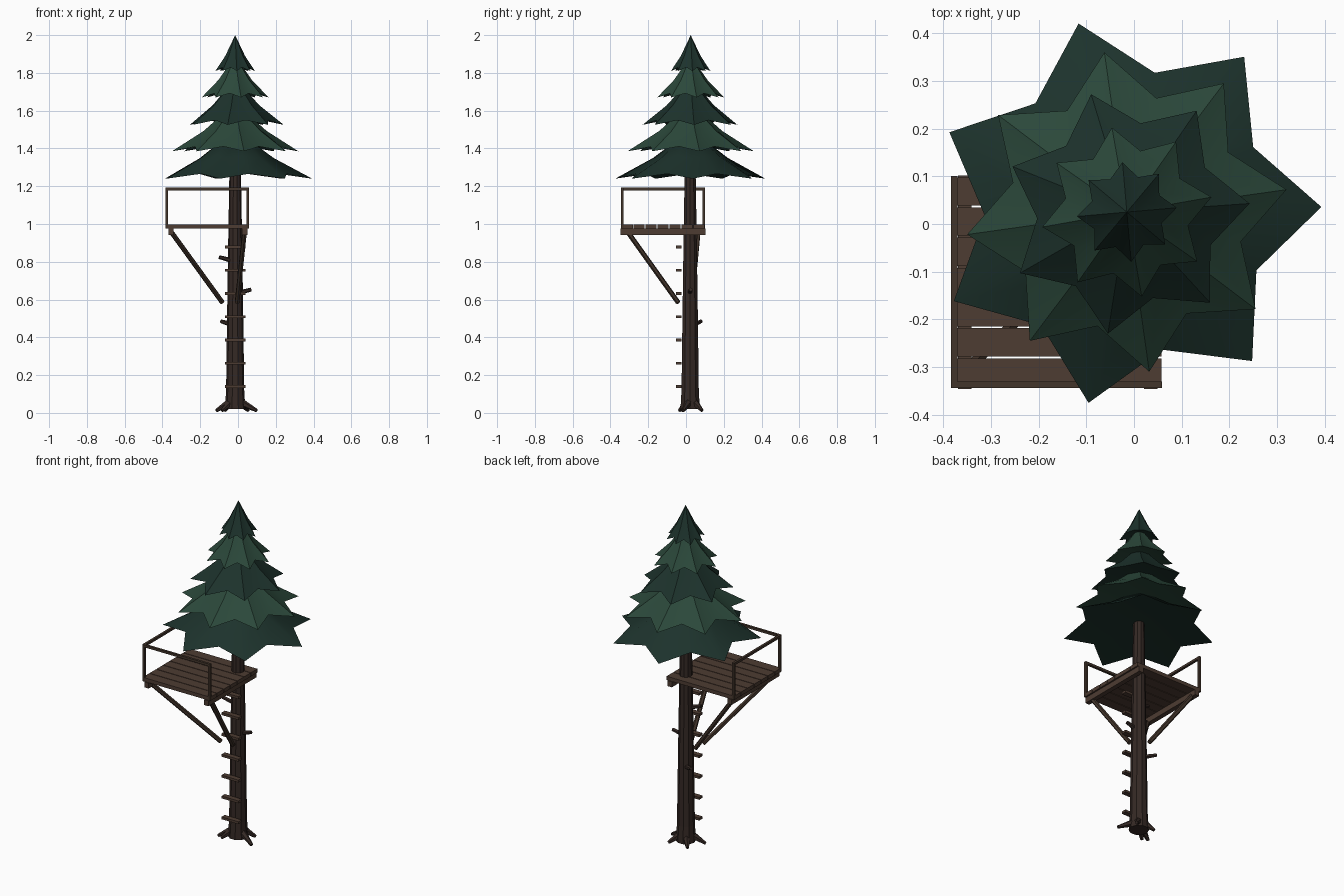
import bpy, bmesh, math
from mathutils import Vector
from math import cos, sin, pi, radians

if "Cube" in bpy.data.objects:
    bpy.data.objects.remove(bpy.data.objects["Cube"])

CX, CY = -0.015, 0.025   # tree axis


def material(name, rgb):
    m = bpy.data.materials.new(name)
    m.diffuse_color = (*rgb, 1)
    m.use_nodes = True
    m.node_tree.nodes["Principled BSDF"].inputs["Base Color"].default_value = m.diffuse_color
    return m


BARK = material("bark", (0.035, 0.022, 0.018))
PLANK = material("plank_wood", (0.075, 0.045, 0.032))
POLE = material("pole_wood", (0.055, 0.035, 0.024))
DARK = material("dark_needles", (0.012, 0.032, 0.025))
LIGHT = material("light_needles", (0.024, 0.065, 0.043))


def finish(name, bm, mat, smooth=None):
    bmesh.ops.recalc_face_normals(bm, faces=bm.faces)
    me = bpy.data.meshes.new(name)
    bm.to_mesh(me)
    bm.free()
    me.materials.append(mat)
    ob = bpy.data.objects.new(name, me)
    bpy.context.collection.objects.link(ob)
    if smooth:
        bpy.ops.object.select_all(action='DESELECT')
        ob.select_set(True)
        bpy.context.view_layer.objects.active = ob
        bpy.ops.object.shade_smooth_by_angle(angle=radians(smooth))
    return ob


def box(name, lo, hi, mat):
    bm = bmesh.new()
    bmesh.ops.create_cube(bm, size=1)
    lo, hi = Vector(lo), Vector(hi)
    for v in bm.verts:
        v.co = (lo + hi) / 2 + v.co * (hi - lo)
    return finish(name, bm, mat)


def stick(name, a, b, r1, r2, sides, mat):
    """Tapered straight bar between two points."""
    bm = bmesh.new()
    a, b = Vector(a), Vector(b)
    bmesh.ops.create_cone(bm, cap_ends=True, segments=sides, radius1=r1,
                          radius2=r2, depth=(b - a).length)
    q = (b - a).to_track_quat('Z', 'Y')
    for v in bm.verts:
        v.co = (a + b) / 2 + q @ v.co
    return finish(name, bm, mat)


def loft(bm, rings):
    for r0, r1 in zip(rings, rings[1:]):
        n = len(r0)
        for i in range(n):
            bm.faces.new((r0[i], r0[(i + 1) % n], r1[(i + 1) % n], r1[i]))


# Trunk
bm = bmesh.new()
rings = []
for r, z in ((0.054, 0.02), (0.048, 0.12), (0.043, 0.5), (0.037, 0.9), (0.031, 1.25), (0.02, 1.6)):
    rings.append([bm.verts.new((CX + r * cos(i * pi / 5), CY - 0.003 + r * sin(i * pi / 5), z))
                  for i in range(10)])
loft(bm, rings)
bm.faces.new(rings[0])
bm.faces.new(rings[-1])
finish("trunk", bm, BARK)

# Roots
for i, (x, y) in enumerate(((-0.115, -0.02), (0.1, -0.015), (0.055, 0.085),
                            (-0.07, 0.085), (-0.085, -0.035))):
    d = Vector((x - CX, y - CY, 0)).normalized() * 0.025
    stick(f"root_{i+1}", (CX + d.x, CY + d.y, 0.06), (x, y, 0.012), 0.022, 0.009, 6, BARK)

# Broken branch stubs
stick("stub_1", (-0.04, 0.05, 0.47), (-0.09, 0.08, 0.485), 0.013, 0.010, 6, BARK)
stick("stub_2", (0.0, 0.02, 0.635), (0.07, 0.025, 0.653), 0.013, 0.010, 6, BARK)
stick("stub_3", (-0.03, 0.01, 0.805), (-0.1, 0.0, 0.825), 0.013, 0.010, 6, BARK)

# Needle tiers: points, first angle, tip radius, tip z, apex z
tiers = ((7, 1.5, 0.408, 1.24, 1.50), (8, 8, 0.338, 1.385, 1.64),
         (7, 4, 0.258, 1.525, 1.77), (8, 10, 0.18, 1.67, 1.89), (8, 5, 0.105, 1.81, 2.0))
for t, (n, a0, r, z, top) in enumerate(tiers):
    bm = bmesh.new()
    h = top - z

    def star(tip, valley, z_tip, z_valley):
        ring = []
        for i in range(2 * n):
            a = radians(a0) + i * pi / n
            rr, zz = (valley, z_valley) if i % 2 else (tip, z_tip)
            ring.append(bm.verts.new((CX + rr * cos(a), CY + rr * sin(a), zz)))
        return ring

    outer = star(r, r * 0.73, z, z + 0.1 * h)
    mid = star(r * 0.5, r * 0.41, z + 0.42 * h, z + 0.45 * h)
    loft(bm, [outer, mid])
    apex = bm.verts.new((CX, CY, top))
    under = bm.verts.new((CX, CY, z + 0.22 * h))
    for i in range(2 * n):
        j = (i + 1) % (2 * n)
        bm.faces.new((mid[i], mid[j], apex))
        bm.faces.new((outer[j], outer[i], under))
    finish(f"needle_tier_{t+1}", bm, LIGHT if t % 2 else DARK, 40)

# Platform: planks on two joists
X0, X1, Y0, Y1 = -0.383, 0.058, -0.343, 0.1
pitch = (Y1 - Y0) / 7
for i in range(7):
    y = Y0 + i * pitch
    box(f"deck_plank_{i+1}", (X0, y + 0.002, 0.975), (X1, y + pitch - 0.002, 0.997), PLANK)
for side, x in (("left", -0.355), ("right", 0.035)):
    box(f"{side}_joist", (x - 0.014, Y0 - 0.003, 0.943), (x + 0.014, Y1 + 0.002, 0.975), PLANK)

# Railing on the front and left sides
xl, xr, yf, yb = -0.377, 0.052, -0.337, 0.094
w = 0.007
for name, x, y in (("front_left", xl, yf), ("front_right", xr, yf), ("back_left", xl, yb)):
    box(f"{name}_post", (x - w, y - w, 0.975), (x + w, y + w, 1.185), POLE)
box("front_rail", (xl - w, yf - w, 1.178), (xr + w, yf + w, 1.192), POLE)
box("left_rail", (xl - w, yf - w, 1.178), (xl + w, yb + w, 1.192), POLE)

# Diagonal braces down to the trunk
for name, top, foot in (("front_left", (-0.355, -0.31), (-0.083, -0.042)),
                        ("front_right", (0.035, -0.31), (-0.005, -0.042)),
                        ("back_left", (-0.355, 0.065), (-0.083, 0.03))):
    stick(f"{name}_brace", (*top, 0.96), (*foot, 0.585), 0.013, 0.013, 6, POLE)

# Ladder rungs up the front of the trunk
for i in range(7):
    z = 0.14 + i * 0.123
    box(f"ladder_rung_{i+1}", (-0.07, -0.053, z - 0.007), (0.04, -0.023, z + 0.007), PLANK)
